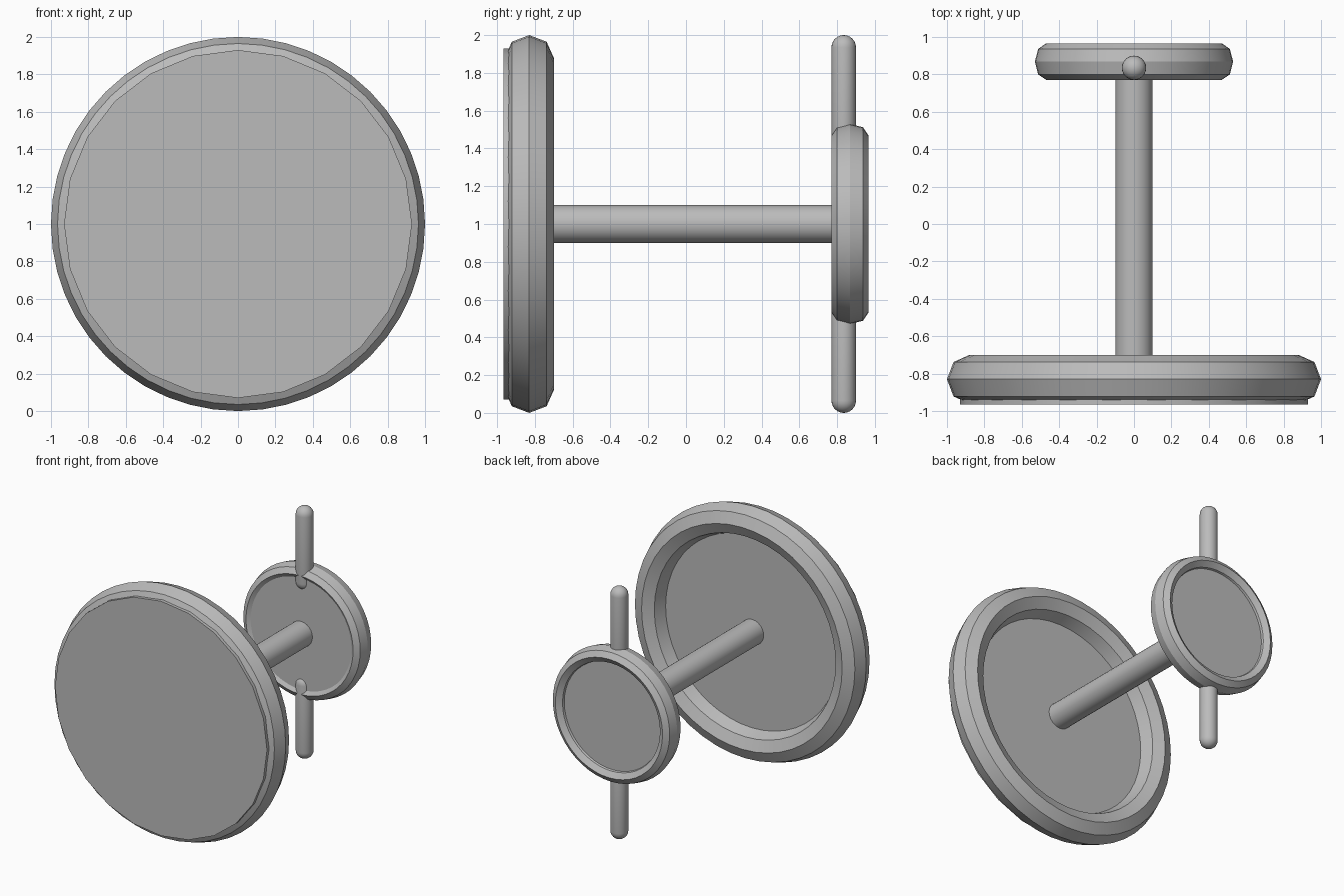
import bpy, bmesh, math
from mathutils import Matrix, Vector

if "Cube" in bpy.data.objects:
    bpy.data.objects.remove(bpy.data.objects["Cube"])

grey = bpy.data.materials.new("plain_grey")
grey.diffuse_color = (0.5, 0.5, 0.5, 1)
grey.use_nodes = True
grey.node_tree.nodes["Principled BSDF"].inputs["Base Color"].default_value = grey.diffuse_color


def finish(name, bm):
    bmesh.ops.recalc_face_normals(bm, faces=bm.faces)
    mesh = bpy.data.meshes.new(name)
    bm.to_mesh(mesh)
    bm.free()
    mesh.materials.append(grey)
    ob = bpy.data.objects.new(name, mesh)
    bpy.context.collection.objects.link(ob)
    bpy.ops.object.select_all(action='DESELECT')
    bpy.context.view_layer.objects.active = ob
    ob.select_set(True)
    bpy.ops.object.shade_smooth_by_angle(angle=math.radians(25))
    return ob


def rim(name, y, major, radial, depth, segs=48, sides=8):
    """Ring around the y axis with an octagonal section."""
    bm = bmesh.new()
    loops = []
    for i in range(segs):
        a = math.tau * i / segs
        loop = []
        for j in range(sides):
            b = math.tau * j / sides
            r = major + radial * math.cos(b)
            loop.append(bm.verts.new((r * math.sin(a), y + depth * math.sin(b), 1 + r * math.cos(a))))
        loops.append(loop)
    for i in range(segs):
        p, q = loops[i], loops[(i + 1) % segs]
        for j in range(sides):
            k = (j + 1) % sides
            bm.faces.new((p[j], p[k], q[k], q[j]))
    return finish(name, bm)


def rod(name, radius, y0, y1, segs=24):
    """Capped cylinder along the y axis."""
    bm = bmesh.new()
    m = Matrix.Translation((0, (y0 + y1) / 2, 1)) @ Matrix.Rotation(math.pi / 2, 4, 'X')
    bmesh.ops.create_cone(bm, cap_ends=True, segments=segs, radius1=radius,
                          radius2=radius, depth=y1 - y0, matrix=m)
    return finish(name, bm)


def capsule(name, radius, y, z0, z1):
    """Upright peg with rounded ends."""
    bm = bmesh.new()
    bmesh.ops.create_uvsphere(bm, u_segments=24, v_segments=12, radius=radius)
    # split the ball at its equator and pull the halves apart
    equator = [e for e in bm.edges if all(abs(v.co.z) < 1e-5 for v in e.verts)]
    bmesh.ops.split_edges(bm, edges=equator)
    upper = {v for f in bm.faces if f.calc_center_median().z > 0 for v in f.verts}
    for v in bm.verts:
        v.co += Vector((0, y, z1 - radius if v in upper else z0 + radius))
    open_edges = [e for e in bm.edges if e.is_boundary]
    bmesh.ops.bridge_loops(bm, edges=open_edges)
    return finish(name, bm)


# large front wheel
rim("large_rim", -0.83, 0.88, 0.12, 0.13)
rod("large_disc", 0.93, -0.965, -0.83)

# axle
rod("axle", 0.10, -0.84, 0.80)

# small rear wheel
rim("small_rim", 0.868, 0.47, 0.06, 0.097)
rod("small_disc", 0.45, 0.79, 0.92)

# upper and lower pegs
capsule("upper_peg", 0.065, 0.835, 1.34, 2.0)
capsule("lower_peg", 0.065, 0.835, 0.0, 0.66)
